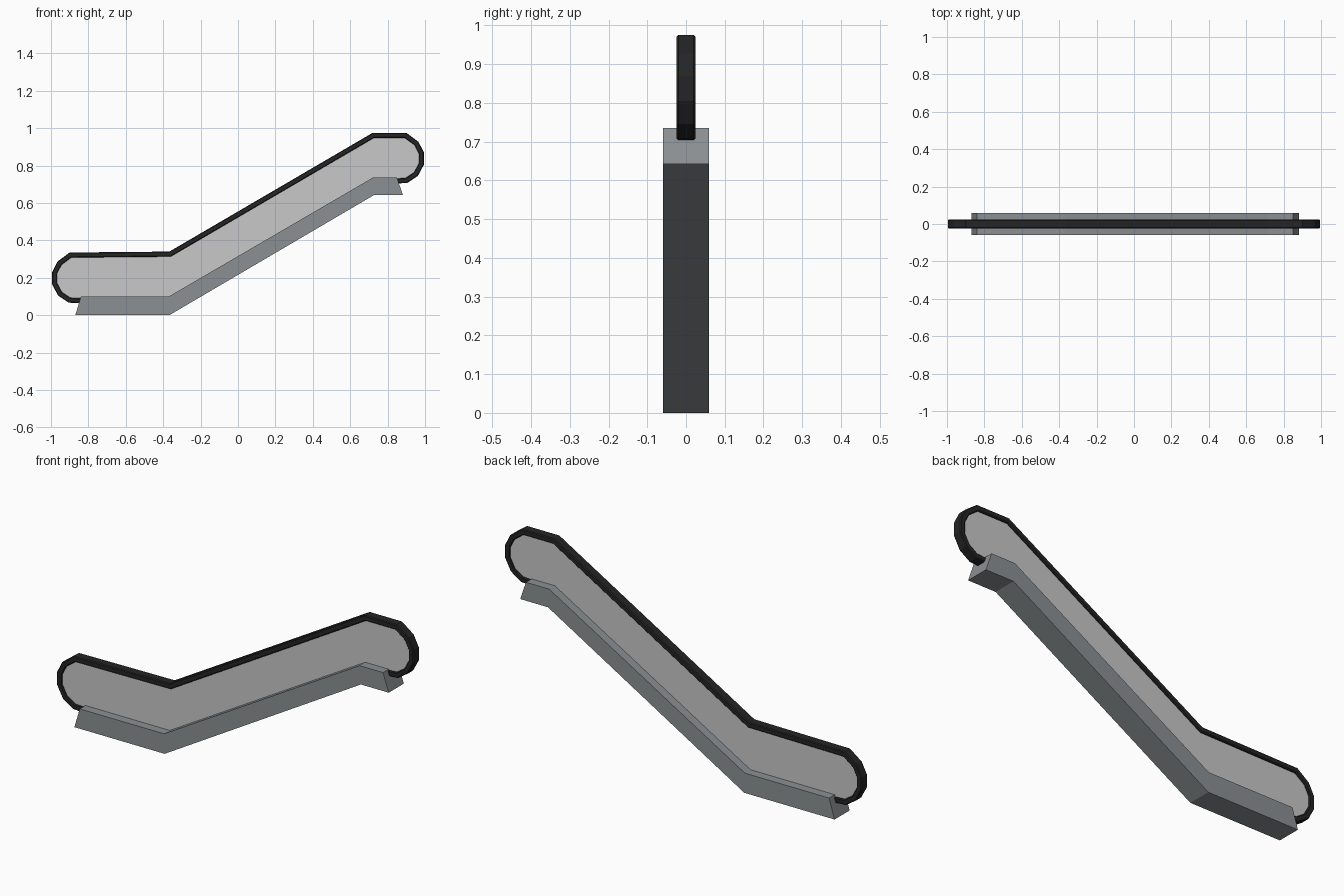
import bpy, bmesh
from mathutils import Vector

if "Cube" in bpy.data.objects:
    bpy.data.objects.remove(bpy.data.objects["Cube"])


def material(name, rgb):
    m = bpy.data.materials.new(name)
    m.diffuse_color = (*rgb, 1)
    m.use_nodes = True
    m.node_tree.nodes["Principled BSDF"].inputs["Base Color"].default_value = m.diffuse_color
    return m


BASE = material("steel grey", (0.26, 0.28, 0.29))
PANEL = material("pale grey", (0.58, 0.58, 0.58))
RAIL = material("black rubber", (0.018, 0.018, 0.018))


def finish(name, bm, mat, bevel=0):
    bmesh.ops.recalc_face_normals(bm, faces=bm.faces[:])
    me = bpy.data.meshes.new(name)
    bm.to_mesh(me)
    bm.free()
    me.materials.append(mat)
    ob = bpy.data.objects.new(name, me)
    bpy.context.collection.objects.link(ob)
    if bevel:
        mod = ob.modifiers.new("soft edges", "BEVEL")
        mod.width = bevel
        mod.segments = 1
        mod.limit_method = "ANGLE"
        mod.angle_limit = 1.2
    return ob


def slab(name, pts, half, mat):
    """Extrude an x/z outline symmetrically in y."""
    bm = bmesh.new()
    f = bm.faces.new([bm.verts.new((x, -half, z)) for x, z in pts])
    ext = bmesh.ops.extrude_face_region(bm, geom=[f])
    verts = [g for g in ext["geom"] if isinstance(g, bmesh.types.BMVert)]
    bmesh.ops.translate(bm, verts=verts, vec=(0, 2 * half, 0))
    return finish(name, bm, mat)


def offset(pts, d):
    """Mitred offset of an open path to its right-hand side."""
    p = [Vector(q) for q in pts]
    normals = []
    for a, b in zip(p, p[1:]):
        t = (b - a).normalized()
        normals.append(Vector((t.y, -t.x)))
    out = []
    for i, q in enumerate(p):
        n1, n2 = normals[max(i - 1, 0)], normals[min(i, len(normals) - 1)]
        out.append(q + (n1 + n2) * (d / (1 + n1.dot(n2))))
    return [tuple(q) for q in out]


def strip(name, outer, inner, half, mat):
    """Rectangular bar running between two paths."""
    bm = bmesh.new()
    rings = [[bm.verts.new((x, y, z)) for (x, z), y in
              ((o, -half), (o, half), (i, half), (i, -half))]
             for o, i in zip(outer, inner)]
    for a, b in zip(rings, rings[1:]):
        for k in range(4):
            bm.faces.new((a[k], a[(k + 1) % 4], b[(k + 1) % 4], b[k]))
    bm.faces.new(rings[0])
    bm.faces.new(rings[-1])
    return finish(name, bm, mat, 0.004)


# skirt base following the slope
slab("base", [(-0.87, 0), (-0.367, 0), (0.727, 0.642), (0.882, 0.642),
              (0.85, 0.735), (0.72, 0.735), (-0.37, 0.1), (-0.84, 0.1)],
     0.06, BASE)

# handrail path: rounded lower end, slope, and the same end mirrored at the top
end = [(-0.83, 0.063), (-0.905, 0.067), (-0.962, 0.105), (-0.994, 0.165),
       (-0.994, 0.23), (-0.965, 0.287), (-0.90, 0.335)]
path = end + [(-0.367, 0.34), (0.72, 0.975)]
path += [(-x, z + 0.64) for x, z in reversed(end)]
strip("handrail", path, offset(path, 0.027), 0.024, RAIL)

# balustrade panel inside the handrail, running down into the base
slab("balustrade_panel",
     offset(path, 0.013) + [(0.72, 0.69), (-0.37, 0.05)], 0.015, PANEL)
